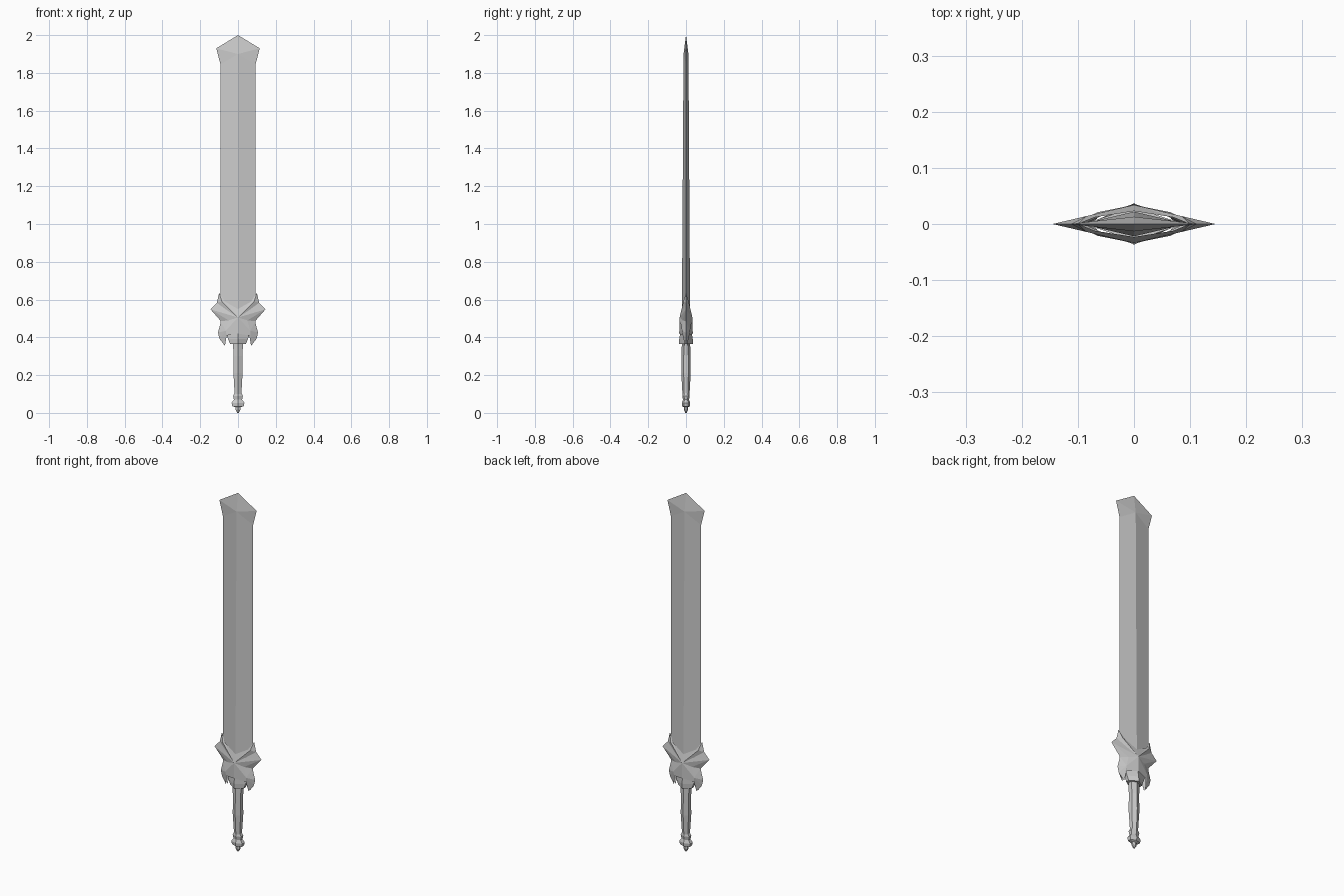
import bpy, bmesh

cube = bpy.data.objects.get("Cube")
if cube:
    bpy.data.objects.remove(cube, do_unlink=True)

steel = bpy.data.materials.new("grey steel")
steel.use_nodes = True
GREY = (0.6, 0.6, 0.6, 1)
steel.diffuse_color = GREY
steel.node_tree.nodes["Principled BSDF"].inputs["Base Color"].default_value = GREY


def finish(name, bm):
    bmesh.ops.remove_doubles(bm, verts=bm.verts, dist=0.0005)
    bmesh.ops.recalc_face_normals(bm, faces=bm.faces)
    mesh = bpy.data.meshes.new(name)
    bm.to_mesh(mesh)
    bm.free()
    mesh.materials.append(steel)
    obj = bpy.data.objects.new(name, mesh)
    bpy.context.collection.objects.link(obj)
    return obj


def quarter_symmetric(name, points, faces):
    """Build the front left quarter and mirror it over x and y."""
    bm = bmesh.new()
    for sx in (1, -1):
        for sy in (1, -1):
            verts = {k: bm.verts.new((x * sx, y * sy, z)) for k, (x, y, z) in points.items()}
            for face in faces:
                bm.faces.new([verts[k] for k in face.split()])
    return finish(name, bm)


def loft(name, rings, flat):
    """Stack six-sided sections (z, half width, half depth) with a front and back ridge."""
    bm = bmesh.new()
    loops = []
    for z, a, b in rings:
        section = [(0, -b), (a, -b * flat), (a, b * flat), (0, b), (-a, b * flat), (-a, -b * flat)]
        loops.append([bm.verts.new((x, y, z)) for x, y in section])
    for low, high in zip(loops, loops[1:]):
        for i in range(6):
            j = (i + 1) % 6
            bm.faces.new((low[i], low[j], high[j], high[i]))
    bm.faces.new(loops[0])
    bm.faces.new(loops[-1])
    return finish(name, bm)


# Blade: ridged diamond section with a flared, pointed tip
quarter_symmetric("blade", {
    "root": (0, -0.022, 0.48), "root_edge": (0.093, 0, 0.48),
    "ridge": (0, -0.013, 1.90), "neck": (0.093, 0, 1.845),
    "flare": (0.115, 0, 1.93), "tip": (0, 0, 2.0),
}, ["root root_edge neck ridge", "ridge neck flare", "ridge flare tip"])

# Guard: faceted star with upper horns, side spikes and lower fangs
quarter_symmetric("guard", {
    "heart": (0, -0.034, 0.505), "notch": (0, -0.023, 0.55),
    "inner_horn": (0.07, -0.012, 0.59), "horn": (0.10, 0, 0.635),
    "horn_ridge": (0.085, -0.014, 0.59), "shoulder": (0.112, 0, 0.583),
    "shoulder_valley": (0.06, -0.016, 0.545), "spike": (0.145, 0, 0.548),
    "waist": (0.09, 0, 0.485), "waist_valley": (0.05, -0.018, 0.49),
    "hip": (0.106, 0, 0.425), "hip_ridge": (0.065, -0.021, 0.435),
    "outer_fang": (0.098, 0, 0.392), "fang": (0.069, -0.006, 0.355),
    "arch": (0.06, -0.017, 0.41), "base": (0, -0.036, 0.42),
}, [
    "heart notch inner_horn", "heart inner_horn horn_ridge", "inner_horn horn horn_ridge",
    "horn shoulder horn_ridge", "heart horn_ridge shoulder_valley",
    "horn_ridge shoulder shoulder_valley", "shoulder spike shoulder_valley",
    "heart shoulder_valley spike", "heart spike waist_valley", "spike waist waist_valley",
    "heart waist_valley hip_ridge", "waist_valley waist hip_ridge", "waist hip hip_ridge",
    "hip outer_fang hip_ridge", "hip_ridge outer_fang fang", "hip_ridge fang arch",
    "heart hip_ridge arch base",
])

# Collar between the guard and the grip
loft("collar", [(0.365, 0.042, 0.037), (0.39, 0.052, 0.036), (0.425, 0.066, 0.03)], 0.25)

# Grip with a slight swell
loft("grip", [(0.085, 0.018, 0.017), (0.12, 0.019, 0.02), (0.21, 0.024, 0.025),
              (0.30, 0.023, 0.024), (0.37, 0.027, 0.022)], 0.5)

# Pommel: ring, bulb and small end point
loft("pommel", [(0, 0.004, 0.004), (0.017, 0.013, 0.011), (0.03, 0.013, 0.011),
                (0.035, 0.03, 0.02), (0.053, 0.034, 0.022), (0.07, 0.022, 0.016),
                (0.09, 0.026, 0.02), (0.105, 0.018, 0.017)], 0.5)
